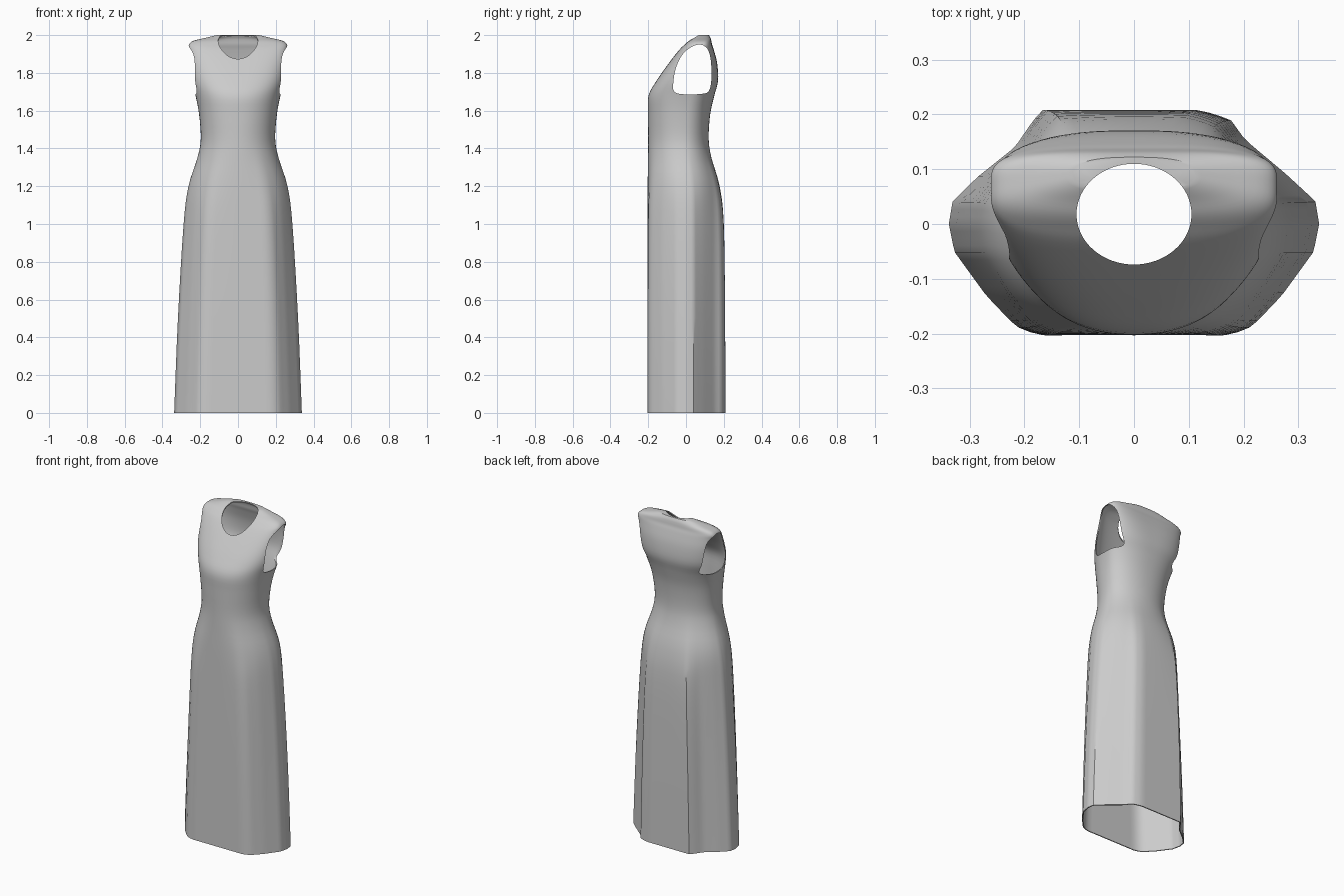
import bpy, bmesh, math
from mathutils import Vector

if "Cube" in bpy.data.objects:
    bpy.data.objects.remove(bpy.data.objects["Cube"])

SIDES = 96
THICK = 0.006

# Ring stations: z, half width, front y, widest y, back y, hem blend, roundness exponent
STATIONS = [
    (0.00, 0.338, -0.203, 0.000, 0.208, 1.0, 2.4),
    (0.50, 0.318, -0.203, 0.000, 0.207, 1.0, 2.4),
    (1.00, 0.288, -0.203, 0.000, 0.200, 0.8, 2.3),
    (1.20, 0.262, -0.203, 0.000, 0.178, 0.4, 2.2),
    (1.35, 0.215, -0.201, -0.010, 0.135, 0.1, 2.1),
    (1.45, 0.197, -0.200, -0.010, 0.120, 0.0, 2.1),
    (1.58, 0.206, -0.201, 0.000, 0.128, 0.0, 2.2),
    (1.68, 0.225, -0.198, 0.020, 0.150, 0.0, 2.3),
    (1.76, 0.248, -0.155, 0.040, 0.170, 0.0, 2.6),
    (1.85, 0.257, -0.092, 0.050, 0.165, 0.0, 3.0),
    (1.92, 0.260, -0.038, 0.060, 0.148, 0.0, 3.4),
    (1.95, 0.260, -0.008, 0.070, 0.138, 0.0, 3.6),
    (1.97, 0.235, 0.015, 0.075, 0.134, 0.0, 3.4),
    (1.985, 0.175, 0.040, 0.080, 0.130, 0.0, 3.0),
    (2.00, 0.112, 0.060, 0.090, 0.122, 0.0, 2.6),
]

# Faceted skirt outline in unit space, anticlockwise from the right side
HEM = [(1, 0), (.98, .2), (.82, .44), (.60, .74), (.52, .92), (.36, 1), (0, 1),
       (-.5, 1), (-.57, .85), (-.64, .68), (-.84, .42), (-.98, .2), (-1, 0),
       (-.97, -.25), (-.80, -.64), (-.64, -.92), (-.52, -1), (0, -1),
       (.52, -1), (.64, -.92), (.80, -.64), (.97, -.25)]


def hem_radius(a):
    """Distance from centre to the skirt outline along angle a."""
    d = Vector((math.cos(a), math.sin(a)))
    for p, q in zip(HEM, HEM[1:] + HEM[:1]):
        p, q = Vector(p), Vector(q)
        e = q - p
        den = d.x * e.y - d.y * e.x
        if abs(den) < 1e-9:
            continue
        r = (p.x * e.y - p.y * e.x) / den
        s = (p.x * d.y - p.y * d.x) / den
        if r > 0 and -1e-6 <= s <= 1 + 1e-6:
            return r
    return 1.0


HEM_R = [hem_radius(2 * math.pi * i / SIDES) for i in range(SIDES)]


def spline(points, steps):
    """Catmull-Rom through tuples."""
    out = []
    for i in range(len(points) - 1):
        p0, p1 = points[max(i - 1, 0)], points[i]
        p2, p3 = points[i + 1], points[min(i + 2, len(points) - 1)]
        for k in range(steps):
            t = k / steps
            out.append(tuple(
                b + .5 * t * (c - a + t * (2*a - 5*b + 4*c - d + t * (3*(b - c) + d - a)))
                for a, b, c, d in zip(p0, p1, p2, p3)))
    return out + [points[-1]]


def ring(z, w, yf, ym, yb, blend, n):
    pts = []
    for i in range(SIDES):
        a = 2 * math.pi * i / SIDES
        c, s = math.cos(a), math.sin(a)
        r = (abs(c) ** n + abs(s) ** n) ** (-1 / n)
        r += (HEM_R[i] - r) * blend
        pts.append((w * r * c, ym + r * s * ((yb - ym) if s > 0 else (ym - yf)), z))
    return pts


def loft(name, rings, cap_start, cap_end):
    bm = bmesh.new()
    rows = [[bm.verts.new(p) for p in r] for r in rings]
    for lo, hi in zip(rows, rows[1:]):
        n = len(lo)
        for i in range(n):
            j = (i + 1) % n
            bm.faces.new((lo[i], lo[j], hi[j], hi[i]))
    if cap_start:
        bm.faces.new(rows[0][::-1])
    if cap_end:
        bm.faces.new(rows[-1])
    bmesh.ops.recalc_face_normals(bm, faces=bm.faces)
    me = bpy.data.meshes.new(name)
    bm.to_mesh(me)
    bm.free()
    ob = bpy.data.objects.new(name, me)
    bpy.context.collection.objects.link(ob)
    return ob


# Dress shell: open at the hem, closed over the shoulders until the neck is cut
dress = loft("dress", [ring(*s) for s in spline(STATIONS, 4)], False, True)
solid = dress.modifiers.new("cloth_thickness", 'SOLIDIFY')
solid.thickness = THICK
solid.offset = -1

# Armhole cutter: one outline through both sides (y, z)
ARM = [(-.062, 1.70), (-.066, 1.76), (-.052, 1.83), (-.02, 1.895), (.025, 1.935),
       (.075, 1.95), (.115, 1.925), (.132, 1.86), (.134, 1.76), (.118, 1.70),
       (.07, 1.688), (0, 1.686)]
closed = spline(ARM[-1:] + ARM + ARM[:2], 4)[4:-5]
arm = loft("armhole_cutter", [[(x, y, z) for y, z in closed] for x in (-.5, .5)], True, True)

# Neck cutter: oval from above
oval = [(.105 * math.cos(i * math.pi / 32), .018 + .092 * math.sin(i * math.pi / 32))
        for i in range(64)]
neck = loft("neck_cutter", [[(x, y, z) for x, y in oval] for z in (1.75, 2.2)], True, True)

for cutter in (arm, neck):
    cutter.hide_render = True
    b = dress.modifiers.new(cutter.name, 'BOOLEAN')
    b.operation = 'DIFFERENCE'
    b.solver = 'EXACT'
    b.object = cutter

# Apply the cuts and remove the helpers
bpy.context.view_layer.objects.active = dress
dress.select_set(True)
for m in list(dress.modifiers):
    bpy.ops.object.modifier_apply(modifier=m.name)
for cutter in (arm, neck):
    bpy.data.objects.remove(cutter, do_unlink=True)
bpy.ops.object.shade_smooth_by_angle(angle=math.radians(35))
